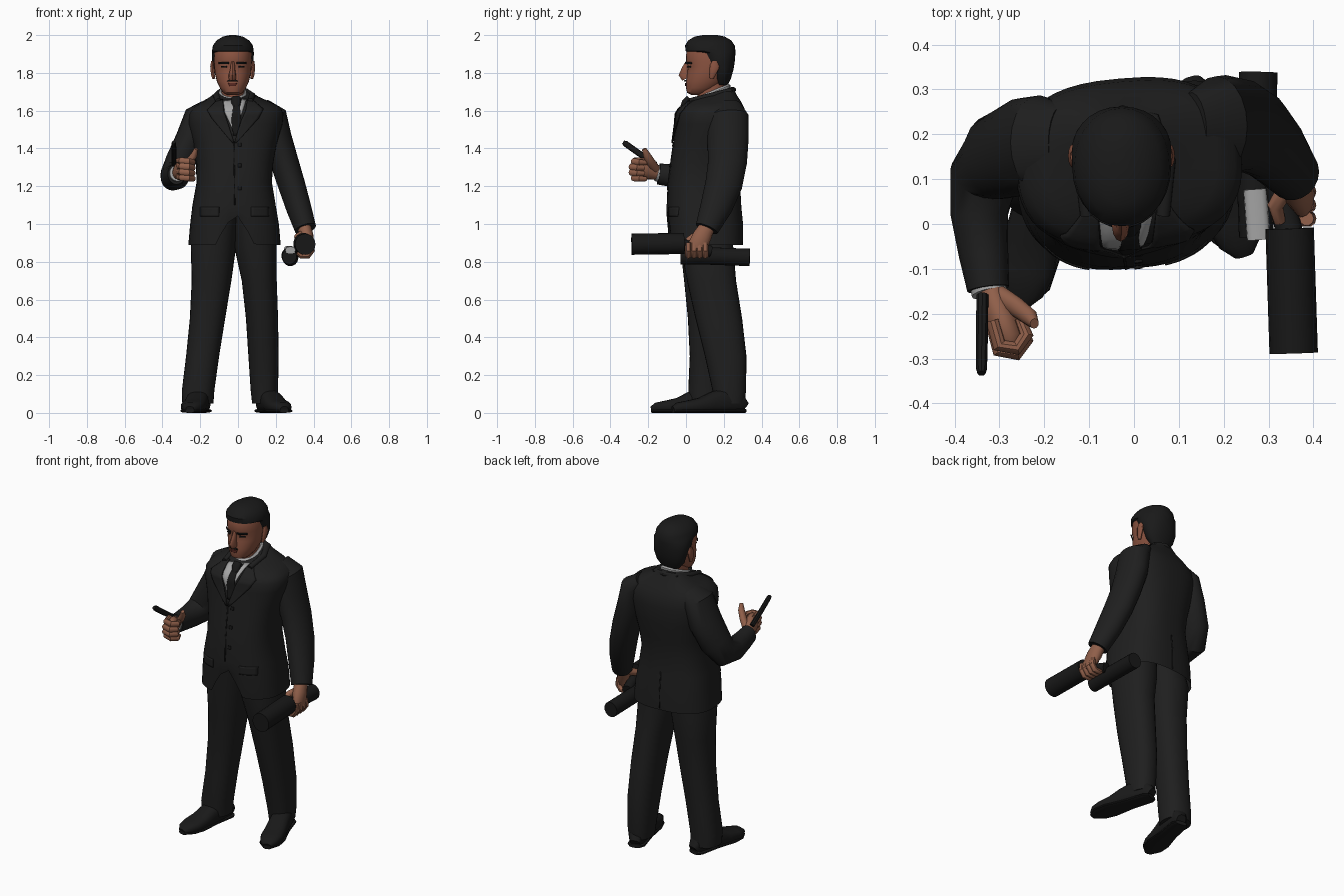
import bpy, bmesh, math
from mathutils import Vector
from mathutils.bvhtree import BVHTree


def material(name, r, g, b):
    m = bpy.data.materials.new(name)
    m.diffuse_color = (r, g, b, 1)
    return m


SUIT = material("charcoal cloth", .0135, .0135, .0135)
TRIM = material("darker cloth", .009, .009, .009)
HAIR = material("black hair", .010, .010, .010)
SHOE = material("shoe leather", .010, .010, .010)
SHIRT = material("grey white shirt", .38, .38, .38)
FACE = material("face skin", .26, .088, .052)
SKIN = material("hand skin", .28, .115, .068)
LIP = material("dark red lips", .10, .022, .016)
Z, X = Vector((0, 0, 1)), Vector((1, 0, 0))


def finish(name, bm, mat):
    bmesh.ops.recalc_face_normals(bm, faces=bm.faces)
    me = bpy.data.meshes.new(name)
    bm.to_mesh(me)
    bm.free()
    me.materials.append(mat)
    ob = bpy.data.objects.new(name, me)
    bpy.context.collection.objects.link(ob)
    return ob


def loft(name, rings, mat, n=24, p=2.0, shape=None):
    """Skin rings given as (centre, u, v) superellipses; shaped lofts stay open below."""
    bm = bmesh.new()
    loops = []
    for i, (c, u, v) in enumerate(rings):
        loop = []
        for k in range(n):
            a = 2 * math.pi * k / n
            ca, sa = math.cos(a), math.sin(a)
            co = c + u * math.copysign(abs(ca) ** (2 / p), ca) + v * math.copysign(abs(sa) ** (2 / p), sa)
            loop.append(bm.verts.new(shape(i, co) if shape else co))
        loops.append(loop)
    for a, b in zip(loops, loops[1:]):
        for k in range(n):
            bm.faces.new((a[k], a[(k + 1) % n], b[(k + 1) % n], b[k]))
    for loop in (loops[-1:] if shape else (loops[0], loops[-1])):
        bm.faces.new(loop)
    return finish(name, bm, mat)


def stack(name, sections, mat, yaw=0, n=28, p=2.3, shape=None):
    """Horizontal sections: z, x0, x1, y0, y1, optional tilt toward the back."""
    s, c = math.sin(math.radians(yaw)), math.cos(math.radians(yaw))
    rings = []
    for z, x0, x1, y0, y1, *t in sections:
        rx, ry, tilt = (x1 - x0) / 2, (y1 - y0) / 2, t[0] if t else 0
        rings.append((Vector(((x0 + x1) / 2, (y0 + y1) / 2, z)),
                      Vector((c, s, 0)) * rx, Vector((-s, c, tilt)) * ry))
    return loft(name, rings, mat, n, p, shape)


def tube(name, pts, mat, ref=X, n=16, p=2.0):
    """Sections along a path: x, y, z, radius across, radius along ref."""
    P = [Vector(q[:3]) for q in pts]
    rings = []
    for i, q in enumerate(pts):
        t = (P[min(i + 1, len(P) - 1)] - P[max(i - 1, 0)]).normalized()
        v = (ref - t * t.dot(ref)).normalized()
        rings.append((P[i], v.cross(t) * q[3], v * q[4]))
    return loft(name, rings, mat, n, p)


def patch(name, target, left, right, mat, off=.004, back=False, m=6):
    """Thin plate between two (x, z) polylines, laid on the target's front or back."""
    me = target.data
    tree = BVHTree.FromPolygons([v.co for v in me.vertices], [f.vertices for f in me.polygons])
    d = -1 if back else 1
    bm = bmesh.new()
    rows = []
    for i in range(len(left) - 1):
        for s in range(6 if i == len(left) - 2 else 5):
            f = s / 5
            L = Vector(left[i]).lerp(Vector(left[i + 1]), f)
            R = Vector(right[i]).lerp(Vector(right[i + 1]), f)
            row = []
            for k in range(m + 1):
                q = L.lerp(R, k / m)
                o = Vector((q.x, -d, q.y))
                hit = tree.ray_cast(o, Vector((0, d, 0)))[0] or tree.find_nearest(Vector((q.x, 0, q.y)))[0]
                row.append(bm.verts.new((hit.x, hit.y - d * off, q.y)))
            rows.append(row)
    for a, b in zip(rows, rows[1:]):
        for k in range(m):
            bm.faces.new((a[k], a[k + 1], b[k + 1], b[k]))
    ob = finish(name, bm, mat)
    ob.modifiers.new("thickness", "SOLIDIFY").thickness = .006
    return ob


# Jacket body, its bottom edge cut away at the front centre
def cutaway(i, co):
    if i < 2 and co.y < .1:
        peak = 1.075 if i else 1.06
        co.z += (peak - co.z) * max(0, 1 - abs(co.x + .015) / .1) ** .8
    return co


jacket = stack("jacket", [
    (.89, -.262, .225, -.09, .30), (1.0, -.252, .215, -.10, .30), (1.10, -.24, .198, -.10, .29),
    (1.22, -.218, .178, -.095, .285), (1.32, -.222, .185, -.082, .30), (1.43, -.24, .205, -.066, .318),
    (1.53, -.265, .235, -.052, .325), (1.585, -.26, .24, -.048, .318), (1.615, -.24, .225, -.03, .305),
    (1.64, -.20, .185, -.008, .29, .05), (1.668, -.145, .115, .01, .265, .15), (1.69, -.11, .07, .03, .25, .3),
    (1.695, -.10, .06, .05, .24, .3)], SUIT, yaw=5, n=48, p=2.6, shape=cutaway)

# Sleeves
tube("right_sleeve", [(-.16, .18, 1.61, .085, .05), (-.21, .18, 1.57, .107, .075), (-.25, .172, 1.45, .11, .08),
                      (-.305, .15, 1.33, .10, .08), (-.335, .105, 1.255, .085, .077), (-.345, .02, 1.245, .068, .064),
                      (-.335, -.07, 1.255, .06, .055), (-.325, -.145, 1.265, .056, .047)], SUIT, n=20)
tube("left_sleeve", [(.13, .21, 1.615, .085, .05), (.185, .22, 1.57, .11, .075), (.205, .222, 1.46, .11, .078),
                     (.245, .22, 1.33, .103, .075), (.283, .20, 1.21, .098, .072), (.32, .16, 1.09, .085, .067),
                     (.357, .11, .975, .062, .058)], SUIT, n=20)
tube("right_cuff", [(-.325, -.14, 1.266, .044, .040), (-.322, -.155, 1.27, .044, .040)], SHIRT)

# Trousers
stack("right_trouser", [(.05, -.295, -.13, .02, .19), (.12, -.297, -.125, .012, .192), (.3, -.275, -.10, .02, .20),
                        (.5, -.255, -.068, .01, .215), (.7, -.245, -.035, -.01, .23), (.88, -.25, -.01, -.03, .25),
                        (1.06, -.2, .0, -.04, .24)], SUIT, p=2.3)
stack("left_trouser", [(.05, .075, .205, .15, .31), (.12, .067, .212, .14, .318), (.3, .055, .215, .10, .32),
                       (.5, .042, .212, .05, .297), (.7, .02, .205, .005, .265), (.88, -.02, .205, -.03, .25),
                       (1.06, -.02, .16, -.04, .24)], SUIT, p=2.3)


# Shoes: upper plus a flat sole, from heel to toe
def shoe(side, heel, toe):
    h, t = Vector(heel), Vector(toe)
    for part, prof in (("shoe", ((0, .028, .06), (.06, .045, .10), (.3, .056, .13), (.45, .058, .112), (.62, .062, .08),
                                 (.8, .063, .065), (.93, .048, .055), (1, .022, .035))),
                       ("sole", ((0, .035, .022), (.06, .052, .022), (.4, .054, .022), (.7, .069, .022),
                                 (.88, .06, .022), (1, .024, .022)))):
        pts = []
        for f, w, z in prof:
            c = h.lerp(t, f)
            pts.append((c.x, c.y, z / 2, w, z / 2))
        tube(f"{side}_{part}", pts, SHOE, ref=Z, n=18, p=2.6)


shoe("right", (-.185, .19), (-.255, -.18))
shoe("left", (.13, .31), (.245, -.068))

# Neck, shirt collar and jacket collar
stack("neck", [(1.60, -.085, .03, .06, .20), (1.76, -.09, .035, .06, .21)], FACE)
stack("shirt_collar", [(1.63, -.105, .055, .03, .23, .35), (1.695, -.10, .045, .04, .235, .42),
                       (1.705, -.09, .035, .05, .225, .42)], SHIRT)
patch("shirt_front", jacket, [(-.078, 1.655), (-.07, 1.59), (-.022, 1.49)], [(.045, 1.665), (.022, 1.59), (-.016, 1.49)], SHIRT)
patch("tie", jacket, [(-.03, 1.66), (-.026, 1.62), (-.035, 1.55), (-.025, 1.47)],
      [(.018, 1.66), (.01, 1.62), (.018, 1.55), (-.008, 1.47)], TRIM, off=.009)
tube("tie_knot", [(-.01, .015, 1.67, .014, .024), (-.01, -.005, 1.645, .018, .026), (-.01, -.02, 1.615, .012, .016)], TRIM)
patch("right_lapel", jacket, [(-.105, 1.662), (-.165, 1.605), (-.14, 1.56), (-.03, 1.43)],
      [(-.08, 1.662), (-.075, 1.60), (-.06, 1.555), (-.02, 1.43)], SUIT, off=.01)
patch("left_lapel", jacket, [(.05, 1.662), (.04, 1.60), (.02, 1.555), (-.02, 1.43)],
      [(.075, 1.662), (.135, 1.61), (.11, 1.56), (-.008, 1.43)], SUIT, off=.01)
tube("jacket_collar", [(-.105, .02, 1.65, .015, .014), (-.115, .13, 1.678, .018, .016), (-.085, .22, 1.703, .02, .016),
                       (-.025, .245, 1.71, .02, .016), (.04, .23, 1.703, .02, .016), (.075, .14, 1.68, .018, .016),
                       (.065, .02, 1.652, .015, .014)], SUIT, ref=Z)

# Front seam, buttons and pocket flaps
patch("front_seam", jacket, [(-.025, 1.43), (-.02, 1.1)], [(-.019, 1.43), (-.014, 1.1)], TRIM, off=.002, m=1)
for i, z in enumerate((1.42, 1.31, 1.19)):
    patch(f"button_{i}", jacket, [(.001, z + .009), (.001, z - .009)], [(.019, z + .009), (.019, z - .009)], TRIM, off=.006, m=2)
for side, a, b in (("right", -.20, -.10), ("left", .07, .165)):
    patch(f"{side}_pocket_flap", jacket, [(a, 1.09), (a, 1.04)], [(b, 1.09), (b, 1.04)], SUIT, off=.004)
patch("back_vent", jacket, [(-.033, 1.12), (-.033, .9)], [(-.027, 1.12), (-.027, .9)], TRIM, off=.002, back=True, m=1)

# Head and hair
head = stack("head", [
    (1.682, -.055, .0, .03, .09), (1.695, -.078, .024, .006, .13), (1.72, -.096, .042, .0, .17),
    (1.755, -.112, .058, .0, .205), (1.80, -.123, .069, .006, .23), (1.835, -.126, .072, .010, .245),
    (1.86, -.127, .073, .0, .25), (1.92, -.126, .072, .002, .25), (1.96, -.11, .06, .03, .23)], FACE, p=2.1)
stack("hair", [
    (1.735, -.085, .03, .16, .22), (1.77, -.115, .06, .14, .238), (1.82, -.13, .076, .125, .252),
    (1.86, -.137, .082, .08, .258), (1.905, -.139, .084, .055, .262), (1.915, -.138, .083, -.002, .262),
    (1.945, -.133, .079, -.005, .258), (1.972, -.113, .059, .012, .24), (1.992, -.08, .026, .045, .205),
    (2.0, -.045, -.01, .09, .165)], HAIR, p=2.1)

# Facial features
tube("nose", [(-.028, .015, 1.855, .018, .010), (-.028, .002, 1.82, .025, .013), (-.03, -.005, 1.79, .034, .019),
              (-.03, .005, 1.772, .028, .02)], FACE, n=12)
for s, side in ((-1, "right"), (1, "left")):
    x = -.028 + s * .045
    patch(f"{side}_brow", head, [(x - .025, 1.858), (x - .025, 1.849)], [(x + .025, 1.858), (x + .025, 1.849)], HAIR, off=.004)
    patch(f"{side}_eye", head, [(x - .014, 1.837), (x - .014, 1.829)], [(x + .014, 1.837), (x + .014, 1.829)], TRIM, off=.003)
    e = -.028 + s * .10
    tube(f"{side}_ear", [(e, .135, 1.77, .010, .008), (e + s * .005, .14, 1.79, .017, .01),
                         (e + s * .009, .152, 1.835, .026, .010), (e + s * .006, .152, 1.862, .014, .008)], FACE, n=12)
patch("moustache", head, [(-.05, 1.763), (-.056, 1.754)], [(-.007, 1.763), (-.001, 1.754)], TRIM, off=.004)
patch("lips", head, [(-.052, 1.746), (-.046, 1.731)], [(-.005, 1.746), (-.011, 1.731)], LIP, off=.005)

# Raised right hand holding a slim stick
tube("right_palm", [(-.32, -.14, 1.268, .036, .03), (-.312, -.175, 1.28, .045, .032), (-.295, -.215, 1.29, .055, .036),
                    (-.278, -.25, 1.29, .055, .036), (-.275, -.27, 1.29, .045, .028)], SKIN)
for i in range(4):
    z = 1.335 - i * .029
    y = -.235 - .012 * (1.5 - abs(i - 1.5))
    tube(f"right_finger_{i}", [(-.315, y + .02, z, .015, .015), (-.30, y - .035, z, .017, .018), (-.262, y - .042, z - .004, .016, .018),
                               (-.24, y - .012, z - .008, .016, .017), (-.255, y + .025, z - .01, .012, .012)], SKIN, ref=Z, n=10)
tube("right_thumb", [(-.30, -.16, 1.29, .024, .022), (-.262, -.185, 1.325, .024, .02), (-.232, -.208, 1.365, .02, .018),
                     (-.222, -.222, 1.398, .012, .01)], SKIN, n=12)
tube("slim_stick", [(-.338, -.16, 1.315, .014, .014), (-.339, -.25, 1.375, .016, .014), (-.34, -.32, 1.425, .016, .013),
                    (-.34, -.333, 1.433, .01, .009)], TRIM, n=10)

# Left hand gripping two dark rolls with a pale strip
tube("left_palm", [(.352, .11, .98, .042, .036), (.362, .085, .935, .05, .038), (.375, .065, .89, .052, .028),
                   (.375, .055, .85, .042, .02)], SKIN)
for i in range(4):
    y = .012 + i * .03
    tube(f"left_finger_{i}", [(.385, y, .90, .016, .016), (.39, y, .86, .017, .018), (.37, y, .833, .017, .018),
                              (.335, y, .832, .016, .016), (.315, y, .85, .012, .012)], SKIN, ref=Vector((0, 1, 0)), n=10)
tube("left_thumb", [(.34, .08, .945, .022, .02), (.315, .04, .93, .021, .018), (.325, .005, .91, .015, .013)], SKIN, n=12)
tube("front_roll", [(.356, -.288, .893, .054, .056), (.347, -.01, .897, .054, .056)], TRIM, ref=Z, n=20)
tube("roll_core", [(.347, -.02, .89, .03, .03), (.31, .13, .855, .03, .03)], TRIM, ref=Z)
tube("rear_roll", [(.272, -.03, .828, .038, .042), (.272, .08, .832, .042, .046), (.277, .338, .823, .043, .046)], TRIM, ref=Z, n=20)
tube("pale_strip", [(.278, -.035, .862, .026, .018), (.27, .078, .866, .026, .018)], SHIRT, ref=Z, p=3)

# Smooth shading with crisp edges
bpy.ops.object.select_all(action="SELECT")
bpy.context.view_layer.objects.active = jacket
bpy.ops.object.shade_smooth_by_angle(angle=math.radians(35))
